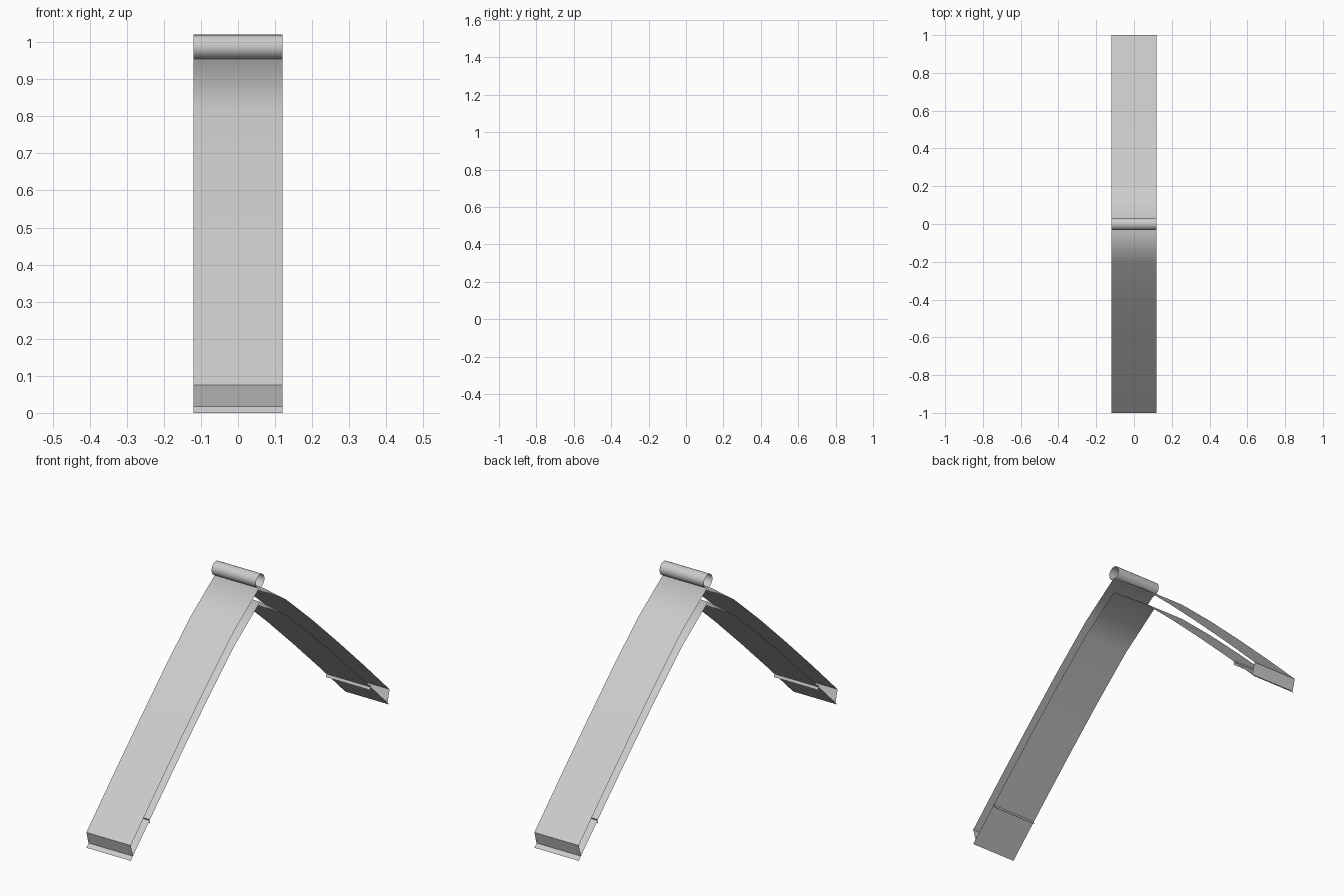
import bpy, math

if "Cube" in bpy.data.objects:
    bpy.data.objects.remove(bpy.data.objects["Cube"])

HALF_W = 0.12
DROP = 0.075          # vertical gap between the two skins


def sheet(name, profile, closed=False):
    """Sweep a (y, z) profile across the width as a thin open surface."""
    n = len(profile)
    verts = [(x, y, z) for x in (-HALF_W, HALF_W) for y, z in profile]
    faces = []
    for i in range(n if closed else n - 1):
        j = (i + 1) % n
        faces.append((i, n + i, n + j, j))
    me = bpy.data.meshes.new(name)
    me.from_pydata(verts, [], faces)
    ob = bpy.data.objects.new(name, me)
    bpy.context.collection.objects.link(ob)
    for p in me.polygons:
        p.use_smooth = True
    return ob


# Roof slope, from ridge to eave, mirrored to both sides
slope = [(0, 0.96), (0.2, 0.82), (0.4, 0.645), (0.6, 0.46), (0.8, 0.27), (1.0, 0.075)]
full = [(-y, z) for y, z in reversed(slope[1:])] + slope
sheet("outer_skin", full)
sheet("inner_skin", [(y, z - DROP) for y, z in full])

# End caps and small lips under the inner skin
for side, s in (("front", -1), ("back", 1)):
    sheet(side + "_end_cap", [(s * 1.0, 0.075), (s * 0.984, 0.017)])
    sheet(side + "_lip", [(s * 0.857, 0.141), (s * 0.85, 0.128)])
    bpy.data.objects[side + "_lip"].data.vertices[0].co.z = 0.148
    bpy.data.objects[side + "_lip"].data.vertices[2].co.z = 0.148

# Open ridge tube
R, SEG = 0.033, 32
sheet("ridge_tube", [(R * math.cos(2 * math.pi * i / SEG),
                      0.987 + R * math.sin(2 * math.pi * i / SEG)) for i in range(SEG)], closed=True)
